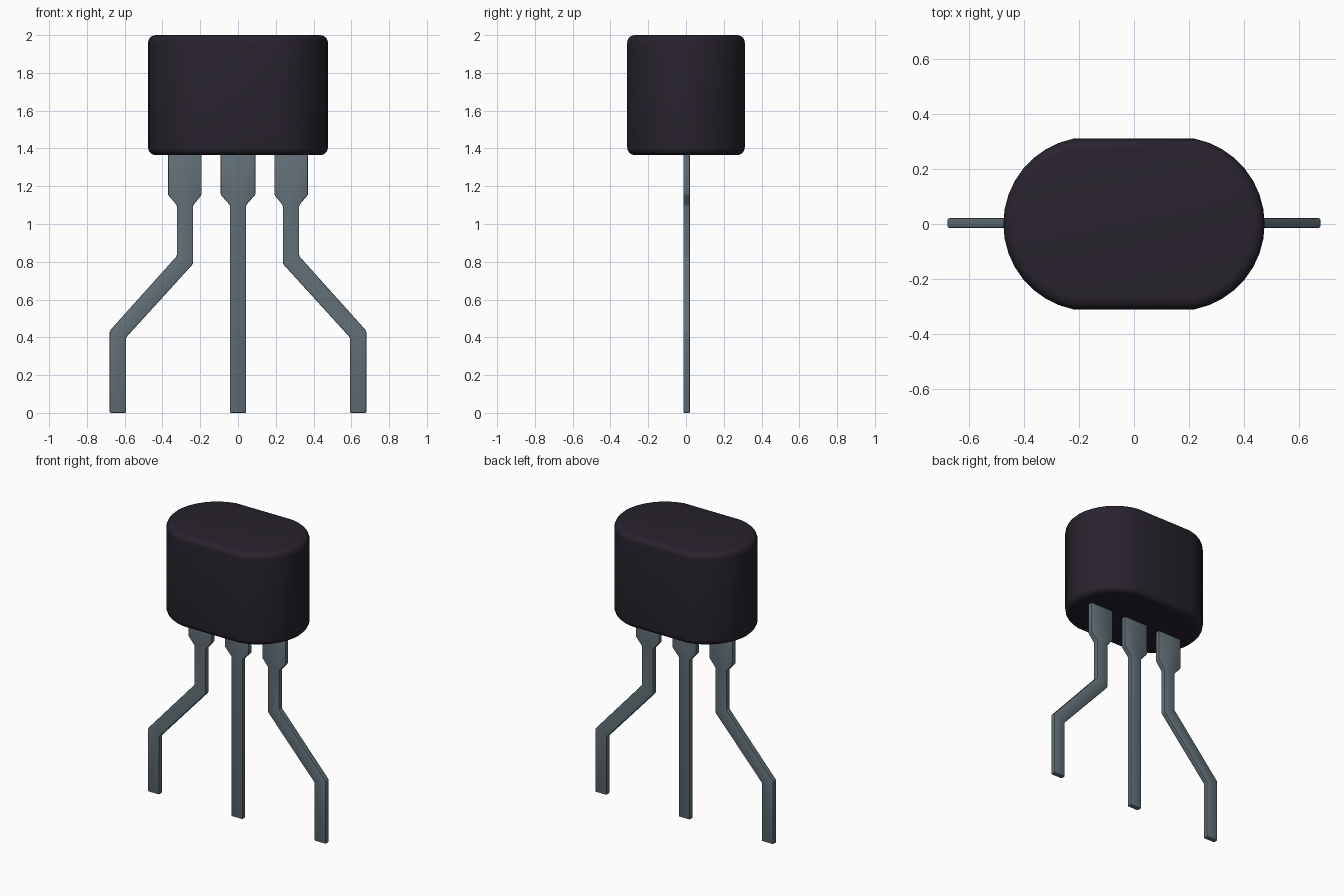
import bpy, bmesh, math

if "Cube" in bpy.data.objects:
    bpy.data.objects.remove(bpy.data.objects["Cube"])


def material(name, color):
    m = bpy.data.materials.new(name)
    m.diffuse_color = (*color, 1)
    m.use_nodes = True
    m.node_tree.nodes["Principled BSDF"].inputs["Base Color"].default_value = m.diffuse_color
    return m


def extrude(name, points, vec, mat, bevel, segments, limit):
    """Extrude a closed outline along vec and round its sharp edges."""
    bm = bmesh.new()
    face = bm.faces.new([bm.verts.new(p) for p in points])
    ext = bmesh.ops.extrude_face_region(bm, geom=[face])
    verts = [g for g in ext["geom"] if isinstance(g, bmesh.types.BMVert)]
    bmesh.ops.translate(bm, verts=verts, vec=vec)
    bmesh.ops.recalc_face_normals(bm, faces=bm.faces)
    me = bpy.data.meshes.new(name)
    bm.to_mesh(me)
    bm.free()
    me.materials.append(mat)
    ob = bpy.data.objects.new(name, me)
    bpy.context.collection.objects.link(ob)
    mod = ob.modifiers.new("Bevel", "BEVEL")
    mod.width = bevel
    mod.segments = segments
    mod.limit_method = "ANGLE"
    mod.angle_limit = math.radians(limit)
    bpy.ops.object.select_all(action="DESELECT")
    bpy.context.view_layer.objects.active = ob
    ob.select_set(True)
    bpy.ops.object.modifier_apply(modifier=mod.name)
    bpy.ops.object.shade_smooth_by_angle(angle=math.radians(35))
    return ob


plastic = material("dark_plastic", (0.021, 0.016, 0.026))
metal = material("lead_metal", (0.125, 0.165, 0.19))

# Casing: rounded ends with flat front and back
outline = []
for start in (-79, 101):
    side = 1 if start < 0 else -1
    for i in range(17):
        a = math.radians(start + 158 * i / 16)
        outline.append((side * 0.159 + 0.317 * math.cos(a), 0.317 * math.sin(a), 1.365))
extrude("casing", outline, (0, 0, 0.635), plastic, 0.04, 5, 40)

# Leads: flat stamped strips whose tops are sunk in the casing
Y0, THICK, TOP = -0.014, 0.035, 1.42
middle = [(-0.092, TOP), (-0.092, 1.155), (-0.043, 1.1), (-0.043, 0),
          (0.043, 0), (0.043, 1.1), (0.092, 1.155), (0.092, TOP)]
outer = [(0.192, TOP), (0.192, 1.155), (0.237, 1.1), (0.237, 0.79), (0.592, 0.4),
         (0.592, 0), (0.679, 0), (0.679, 0.435), (0.324, 0.83), (0.324, 1.1),
         (0.371, 1.155), (0.371, TOP)]


def lead(name, pts, sign=1):
    extrude(name, [(sign * x, Y0, z) for x, z in pts], (0, THICK, 0), metal, 0.006, 2, 30)


lead("middle_lead", middle)
lead("right_lead", outer)
lead("left_lead", outer, -1)
